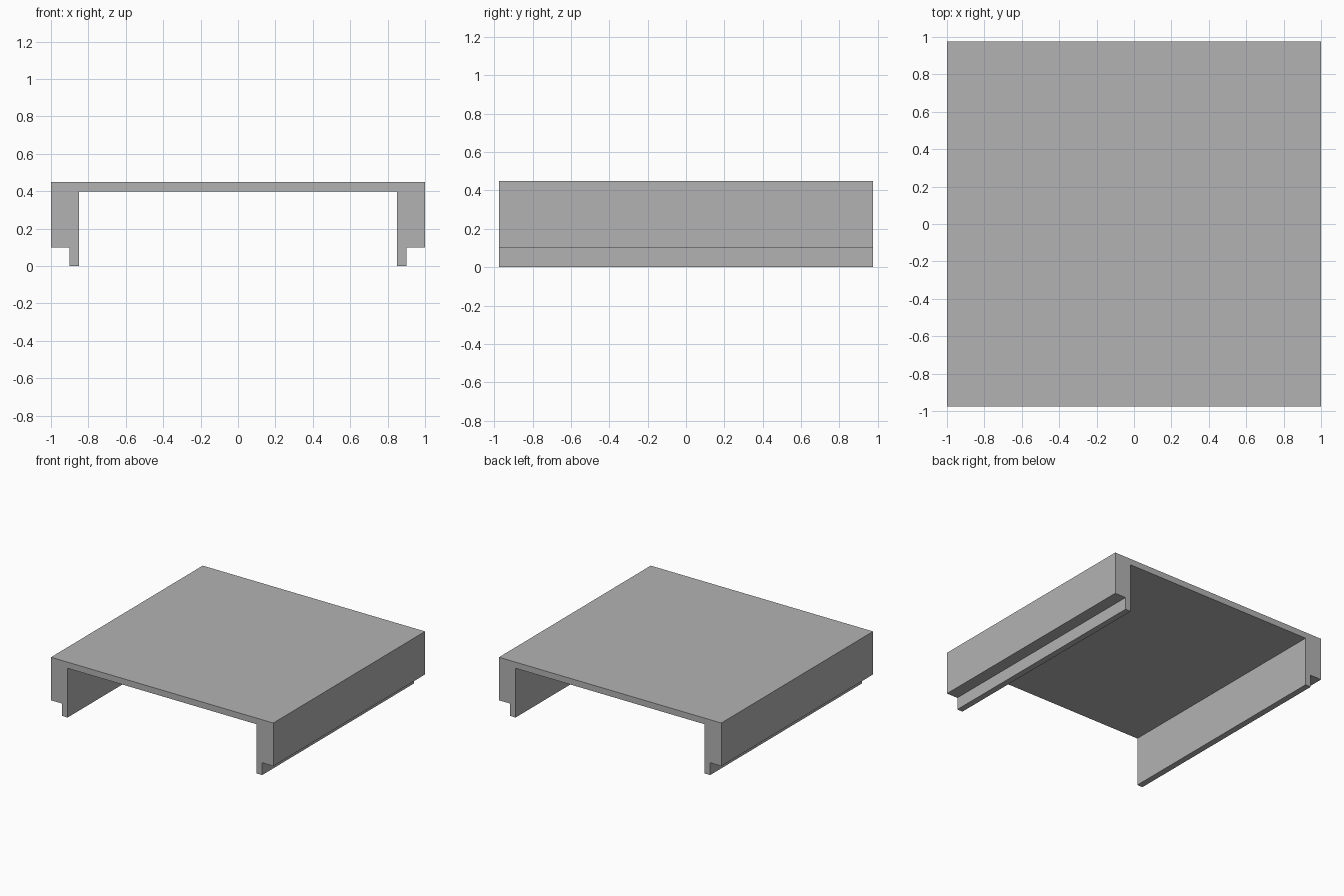
import bpy
import bmesh

cube = bpy.data.objects.get("Cube")
if cube:
    bpy.data.objects.remove(cube, do_unlink=True)

HALF_DEPTH = 0.975

# Single plain grey material
grey = bpy.data.materials.new("plain_grey")
grey.use_nodes = True
colour = (0.45, 0.45, 0.45, 1)
grey.diffuse_color = colour
grey.node_tree.nodes["Principled BSDF"].inputs["Base Color"].default_value = colour

# Right half of the channel section: top plate, side wall, stepped lip
half = [(1, 0.45), (1, 0.1), (0.9, 0.1), (0.9, 0), (0.85, 0), (0.85, 0.4)]
section = half + [(-x, z) for x, z in reversed(half)]

# Extrude the section from front to back
bm = bmesh.new()
face = bm.faces.new([bm.verts.new((x, -HALF_DEPTH, z)) for x, z in section])
extruded = bmesh.ops.extrude_face_region(bm, geom=[face], use_keep_orig=True)
moved = [g for g in extruded["geom"] if isinstance(g, bmesh.types.BMVert)]
bmesh.ops.translate(bm, verts=moved, vec=(0, 2 * HALF_DEPTH, 0))
bmesh.ops.recalc_face_normals(bm, faces=bm.faces)

mesh = bpy.data.meshes.new("channel_cover")
bm.to_mesh(mesh)
bm.free()
mesh.materials.append(grey)
cover = bpy.data.objects.new("channel_cover", mesh)
bpy.context.collection.objects.link(cover)
